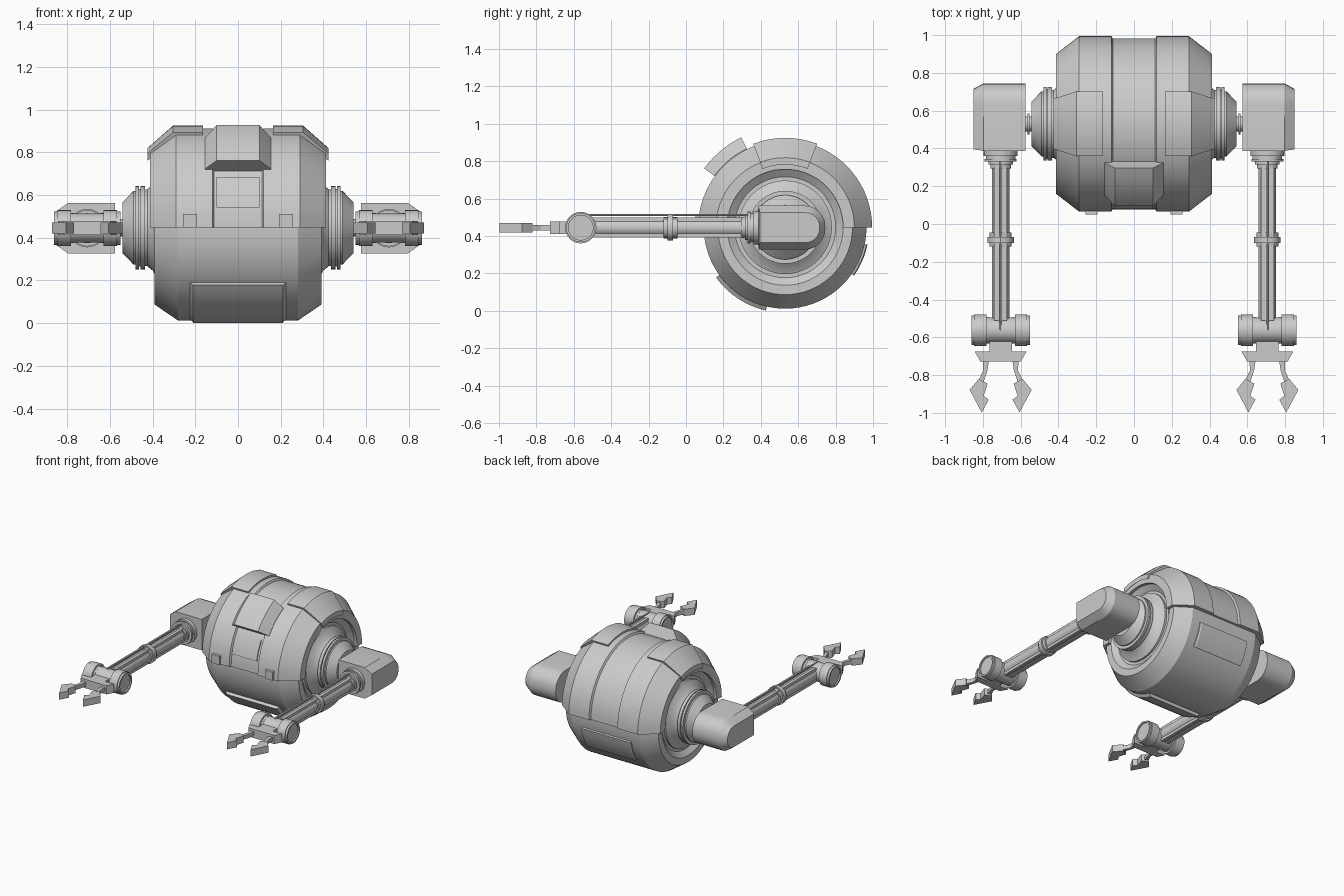
import bpy, bmesh
from math import cos, sin, radians, pi
from mathutils import Vector

if "Cube" in bpy.data.objects:
    bpy.data.objects.remove(bpy.data.objects["Cube"])

CY, CZ = 0.53, 0.447      # body axis
AX, AZ = 0.706, 0.445     # arm axis


def finish(name, bm, mirror=False, bevel=0):
    bmesh.ops.remove_doubles(bm, verts=bm.verts, dist=1e-5)
    bmesh.ops.recalc_face_normals(bm, faces=bm.faces)
    me = bpy.data.meshes.new(name)
    bm.to_mesh(me)
    bm.free()
    ob = bpy.data.objects.new(name, me)
    bpy.context.collection.objects.link(ob)
    if bevel:
        b = ob.modifiers.new("bevel", 'BEVEL')
        b.width, b.segments = bevel, 1
    if mirror:
        m = ob.modifiers.new("mirror", 'MIRROR')
        m.use_axis = (True, False, False)
    return ob


def loft(name, rings, closed=False, mirror=False, bevel=0):
    """Skin a list of point rings, capped unless closed."""
    bm = bmesh.new()
    vs = [[bm.verts.new(p) for p in r] for r in rings]
    n = len(vs[0])
    for i in range(len(vs) if closed else len(vs) - 1):
        a, b = vs[i], vs[(i + 1) % len(vs)]
        for j in range(n):
            k = (j + 1) % n
            bm.faces.new((a[j], a[k], b[k], b[j]))
    if not closed:
        bm.faces.new(vs[0])
        bm.faces.new(vs[-1])
    return finish(name, bm, mirror, bevel)


def arc(name, profile, a0=0, a1=360, mirror=False, step=5, sym=False):
    """Sweep an (x, radius) outline around the body axis."""
    if sym:
        profile = profile + [(-x, r) for x, r in reversed(profile)]
    full = a1 - a0 == 360
    n = max(2, round((a1 - a0) / step))
    rings = []
    for i in range(n if full else n + 1):
        a = radians(a0 + (a1 - a0) * i / n)
        rings.append([(x, CY + r * cos(a), CZ + r * sin(a)) for x, r in profile])
    return loft(name, rings, full, mirror)


def turned(name, profile, c, axis, n=32):
    """Turned part along x or y from (position, radius) points, mirrored."""
    rings = []
    for t, r in profile:
        ring = []
        for i in range(n):
            a = 2 * pi * i / n
            u, v = r * cos(a), r * sin(a)
            ring.append((t, c[0] + u, c[1] + v) if axis == 'x' else (c[0] + u, t, c[1] + v))
        rings.append(ring)
    return loft(name, rings, mirror=True)


def prism(name, pts, z0, z1):
    """Extrude a top-view outline between two heights, mirrored."""
    return loft(name, [[(x, y, z) for x, y in pts] for z in (z0, z1)], mirror=True)


def box(name, x0, x1, y0, y1, z0, z1, mirror=False, bevel=0):
    pts = [(x0, y0), (x1, y0), (x1, y1), (x0, y1)]
    return loft(name, [[(x, y, z) for x, y in pts] for z in (z0, z1)], mirror=mirror, bevel=bevel)


# Body: barrel core and larger upper shell with a centre channel
arc("body_core", [(.36, .15), (.36, .27), (.39, .31), (.39, .36), (.28, .435)], sym=True)
arc("upper_shell", [(.413, .31), (.413, .37), (.29, .465), (.12, .465), (.112, .452)], 0, 180, sym=True)

# Raised panels on the shell
arc("front_hood", [(.155, .43), (.155, .468), (.10, .535)], 116, 144, sym=True, step=4)
arc("shoulder_pad", [(.165, .44), (.165, .478), (.305, .478), (.425, .372), (.425, .335), (.30, .44)],
    69, 111, mirror=True)
arc("lower_front_panel", [(.225, .42), (.225, .436), (.21, .457)], 216, 257, sym=True)
arc("rear_panel", [(.21, .42), (.21, .444), (.20, .45)], 325, 348, sym=True)

# Front hatch and small blocks
arc("front_hatch", [(.10, .43), (.10, .46)], 149, 168, sym=True)
box("front_block", .192, .257, .05, .12, .447, .512, mirror=True)

# Side sockets and shoulder shafts
turned("side_socket", [(.34, .25), (.375, .25), (.40, .2), (.425, .18), (.435, .18), (.435, .195), (.457, .195),
                       (.457, .182), (.464, .182), (.464, .195), (.48, .195), (.48, .172), (.49, .172), (.542, .118)],
       (CY, CZ), 'x', 48)
turned("shoulder_shaft", [(.53, .04), (.553, .04), (.553, .055), (.565, .055), (.565, .04), (.60, .04)],
       (CY, CZ), 'x')


# Shoulder housing: block with a rounded back and a tapered outer face
def housing_ring(x, y0, y1, h):
    r = h * .95
    pts = [(x, y0, AZ - h)]
    for i in range(13):
        a = -pi / 2 + pi * i / 12
        zc = AZ + (h - r) * (1 if i > 6 else -1)
        pts.append((x, y1 - r + r * cos(a), zc + r * sin(a)))
    pts.append((x, y0, AZ + h))
    return pts


loft("shoulder_housing", [housing_ring(.575, .387, .745, .118), housing_ring(.796, .387, .745, .118),
                          housing_ring(.85, .395, .715, .08)], mirror=True)

# Arm tube with stepped collar and middle joint
turned("arm_collar", [(.40, .09), (.36, .09), (.36, .078), (.345, .078), (.345, .085), (.33, .085), (.33, .065),
                      (.315, .065), (.315, .055), (.295, .055)], (AX, AZ), 'y')
turned("arm_tube", [(.32, .047), (-.53, .047)], (AX, AZ), 'y')
turned("arm_joint", [(-.045, .045), (-.045, .058), (-.07, .058), (-.07, .07), (-.1, .07), (-.1, .058), (-.12, .058),
                     (-.12, .045)], (AX, AZ), 'y')
for s, side in ((-1, "inner"), (1, "outer")):
    box(side + "_arm_rail", AX + s * .022 - .012, AX + s * .022 + .012, -.51, .3, AZ - .053, AZ + .053, mirror=True)

# Cable along the top of the arm
turned("arm_cable", [(.39, .005), (-.565, .005)], (AX, .512), 'y', 8)

# Wrist: two drums with dished ends around a hub
for s, side in ((-1, "inner"), (1, "outer")):
    turned(side + "_wrist_drum", [(AX + s * d, r) for d, r in
                                  ((.06, .07), (.075, .07), (.075, .084), (.14, .084), (.14, .078), (.155, .078),
                                   (.155, .066), (.145, .066))], (-.563, AZ), 'x')
turned("wrist_hub", [(AX - .08, .068), (AX + .08, .068)], (-.563, AZ), 'x')

# Palm
palm = [(.06, -.6), (.06, -.675), (.137, -.675), (.108, -.727)]
prism("palm", [(AX + x, y) for x, y in palm] + [(AX - x, y) for x, y in reversed(palm)], AZ - .033, AZ + .033)

# Claws: thin link and bent tip on either side
link = [(.095, -.72), (.062, -.72), (.07, -.775), (.095, -.85), (.118, -.83), (.092, -.775)]
tip = [(.116, -.82), (.069, -.845), (.09, -.91), (.063, -.93), (.10, -.998), (.164, -.878)]
for s, side in ((-1, "inner"), (1, "outer")):
    prism(side + "_claw_link", [(AX + s * x, y) for x, y in link], AZ - .015, AZ + .015)
    prism(side + "_claw_tip", [(AX + s * x, y) for x, y in tip], AZ - .026, AZ + .026)

# Smooth the curved surfaces, keep hard edges
for ob in bpy.data.objects:
    ob.select_set(True)
    bpy.context.view_layer.objects.active = ob
bpy.ops.object.shade_smooth_by_angle(angle=radians(25))
